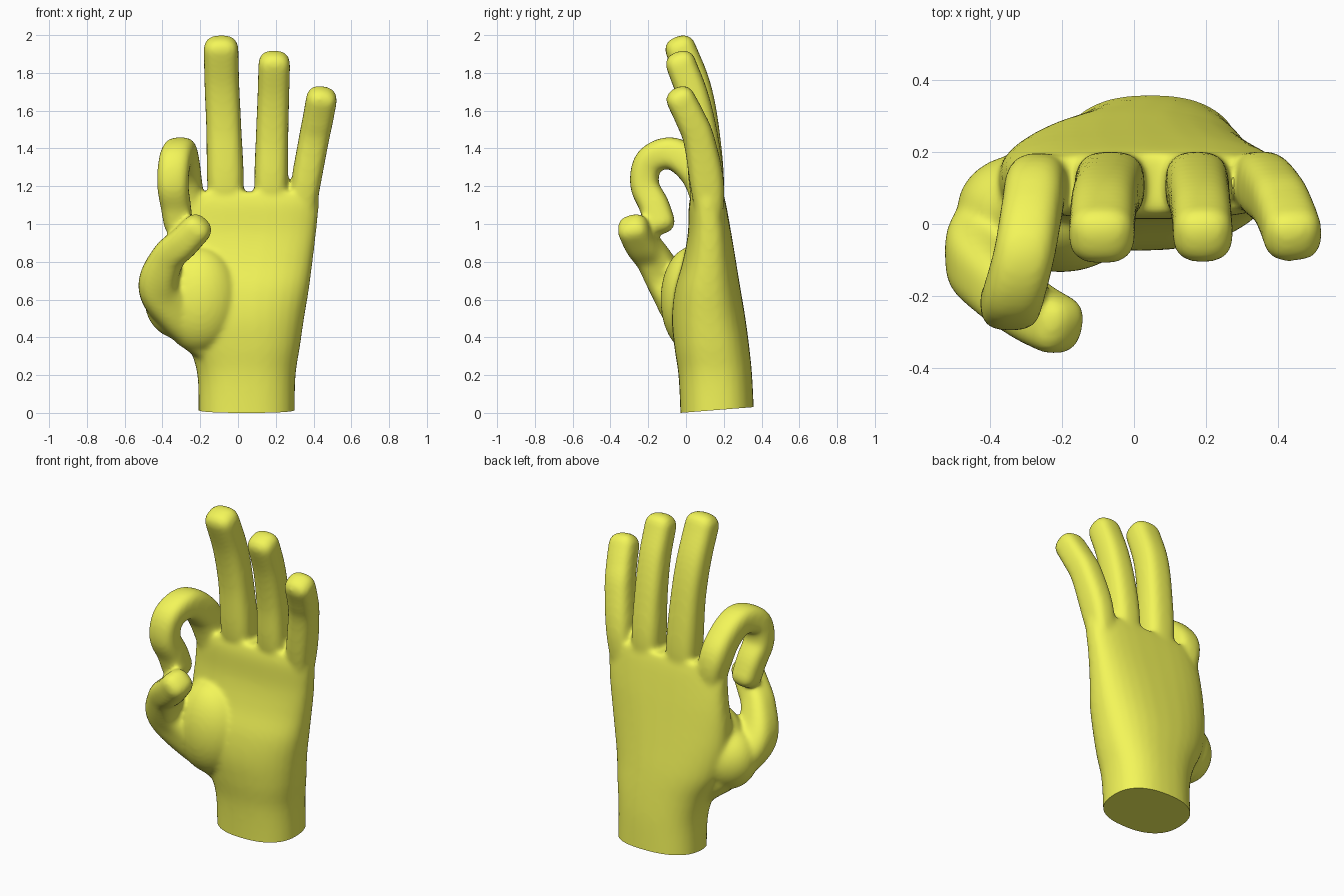
import bpy, bmesh, math
from mathutils import Vector, Matrix

if "Cube" in bpy.data.objects:
    bpy.data.objects.remove(bpy.data.objects["Cube"])

bm = bmesh.new()


def ring(c, u, v, a, b, n=2.8, count=32):
    out = []
    for i in range(count):
        t = 2 * math.pi * i / count
        cs, sn = math.cos(t), math.sin(t)
        p = c + u * (a * math.copysign(abs(cs) ** (2 / n), cs)) \
              + v * (b * math.copysign(abs(sn) ** (2 / n), sn))
        out.append(bm.verts.new(p))
    return out


def skin(rings):
    for r0, r1 in zip(rings, rings[1:]):
        k = len(r0)
        for i in range(k):
            bm.faces.new((r0[i], r0[(i + 1) % k], r1[(i + 1) % k], r1[i]))
    bm.faces.new(rings[0][::-1])
    bm.faces.new(rings[-1])


def spline(pts, steps=6):
    """Catmull-Rom through points of any dimension."""
    pts = [Vector(p) for p in pts]
    q = [2 * pts[0] - pts[1]] + pts + [2 * pts[-1] - pts[-2]]
    out = []
    for i in range(1, len(q) - 2):
        a, b, c, d = q[i - 1:i + 3]
        for s in range(steps):
            t = s / steps
            out.append(0.5 * (2 * b + (c - a) * t + (2 * a - 5 * b + 4 * c - d) * t * t
                              + (3 * b - a - 3 * c + d) * t ** 3))
    return out + [pts[-1]]


def finger(pts, side, cap=0.065):
    """Tube through (x, y, z, half width, half depth) points with a rounded tip."""
    path = [(Vector(p[:3]), p[3], p[4]) for p in spline(pts)]
    rings = []
    for i, (c, w, d) in enumerate(path):
        t = (path[min(i + 1, len(path) - 1)][0] - path[max(i - 1, 0)][0]).normalized()
        u = (Vector(side) - t * t.dot(Vector(side))).normalized()
        v = t.cross(u)
        rings.append(ring(c, u, v, w, d))
    for deg in (20, 40, 60, 75, 85):
        a = math.radians(deg)
        k = math.cos(a) ** 0.75
        rings.append(ring(c + t * cap * math.sin(a), u, v, w * k, d * k))
    skin(rings)


def mound(centre, size, tilt=0):
    bmesh.ops.create_uvsphere(bm, u_segments=32, v_segments=20, radius=1,
                              matrix=Matrix.Translation(centre) @ Matrix.Rotation(tilt, 4, 'Y')
                              @ Matrix.Diagonal((*size, 1)))


# palm and wrist: z, x min, x max, y min, y max, corner squareness
palm = [(-.10, -.21, .30, -.03, .365, 2.4), (0, -.21, .30, -.03, .36, 2.4),
        (.2, -.215, .305, -.04, .35, 2.4), (.35, -.26, .328, -.062, .335, 2.4),
        (.5, -.34, .35, -.075, .315, 2.4), (.65, -.375, .375, -.06, .29, 2.5),
        (.8, -.375, .395, -.018, .265, 2.6), (.95, -.36, .413, .01, .24, 2.8),
        (1.1, -.345, .428, .015, .213, 2.8), (1.17, -.325, .427, .03, .195, 2.8)]
skin([ring(Vector(((x0 + x1) / 2, (y0 + y1) / 2, z)), Vector((1, 0, 0)), Vector((0, 1, 0)),
           (x1 - x0) / 2, (y1 - y0) / 2, n) for z, x0, x1, y0, y1, n in spline(palm, 4)])

# thumb mound and the web beside it
mound((-.205, .03, .60), (.215, .165, .28))
mound((-.31, .04, .575), (.18, .155, .19), -.6)

# straight fingers
X = (1, 0, 0)
finger([(-.065, .13, .9, .07, .05), (-.066, .11, 1.2, .096, .092), (-.075, .088, 1.5, .093, .088),
        (-.085, .045, 1.73, .092, .086), (-.09, -.03, 1.93, .092, .082)], X)
finger([(.175, .13, .9, .07, .05), (.175, .11, 1.2, .088, .092), (.18, .085, 1.45, .086, .087),
        (.187, .038, 1.67, .084, .083), (.192, -.028, 1.85, .084, .08)], X)
finger([(.32, .13, .85, .05, .04), (.355, .115, 1.18, .076, .088), (.4, .07, 1.44, .08, .083),
        (.424, .022, 1.56, .081, .08), (.442, -.028, 1.66, .082, .077)], X)

# curled index finger
finger([(-.22, .12, .88, .06, .05), (-.27, .105, 1.17, .083, .092), (-.285, .035, 1.30, .085, .09),
        (-.305, -.08, 1.375, .085, .085), (-.335, -.195, 1.33, .085, .078),
        (-.345, -.22, 1.21, .083, .076), (-.33, -.17, 1.10, .08, .08),
        (-.316, -.14, 1.005, .077, .083)], X, .06)

# thumb
finger([(-.13, .10, .36, .11, .11), (-.32, .02, .53, .135, .12), (-.42, -.085, .67, .11, .108),
        (-.372, -.175, .82, .092, .09), (-.29, -.24, .90, .086, .085),
        (-.218, -.28, .975, .083, .08)], (0, 1, 0), .065)

bmesh.ops.recalc_face_normals(bm, faces=bm.faces)
me = bpy.data.meshes.new("hand_parts")
bm.to_mesh(me)
bm.free()
hand = bpy.data.objects.new("hand", me)
bpy.context.collection.objects.link(hand)

# fuse all parts into one soft skin
rm = hand.modifiers.new("fuse", 'REMESH')
rm.mode = 'VOXEL'
rm.voxel_size = 0.0115
sm = hand.modifiers.new("soften", 'SMOOTH')
sm.factor = 0.5
sm.iterations = 16
dg = bpy.context.evaluated_depsgraph_get()
fused = bpy.data.meshes.new_from_object(hand.evaluated_get(dg))
hand.modifiers.clear()

# slanted wrist cut
bm = bmesh.new()
bm.from_mesh(fused)
bmesh.ops.bisect_plane(bm, geom=bm.verts[:] + bm.edges[:] + bm.faces[:],
                       plane_co=(0, -.03, 0), plane_no=(0, -.079, 1), clear_inner=True)
bmesh.ops.holes_fill(bm, edges=[e for e in bm.edges if e.is_boundary], sides=0)
bmesh.ops.recalc_face_normals(bm, faces=bm.faces)
bm.to_mesh(fused)
bm.free()
hand.data = fused

mat = bpy.data.materials.new("yellow_skin")
mat.diffuse_color = (.9, .92, .1, 1)
mat.use_nodes = True
mat.node_tree.nodes["Principled BSDF"].inputs["Base Color"].default_value = mat.diffuse_color
fused.materials.clear()
fused.materials.append(mat)
bpy.context.view_layer.objects.active = hand
hand.select_set(True)
bpy.ops.object.shade_smooth_by_angle(angle=math.radians(45))
